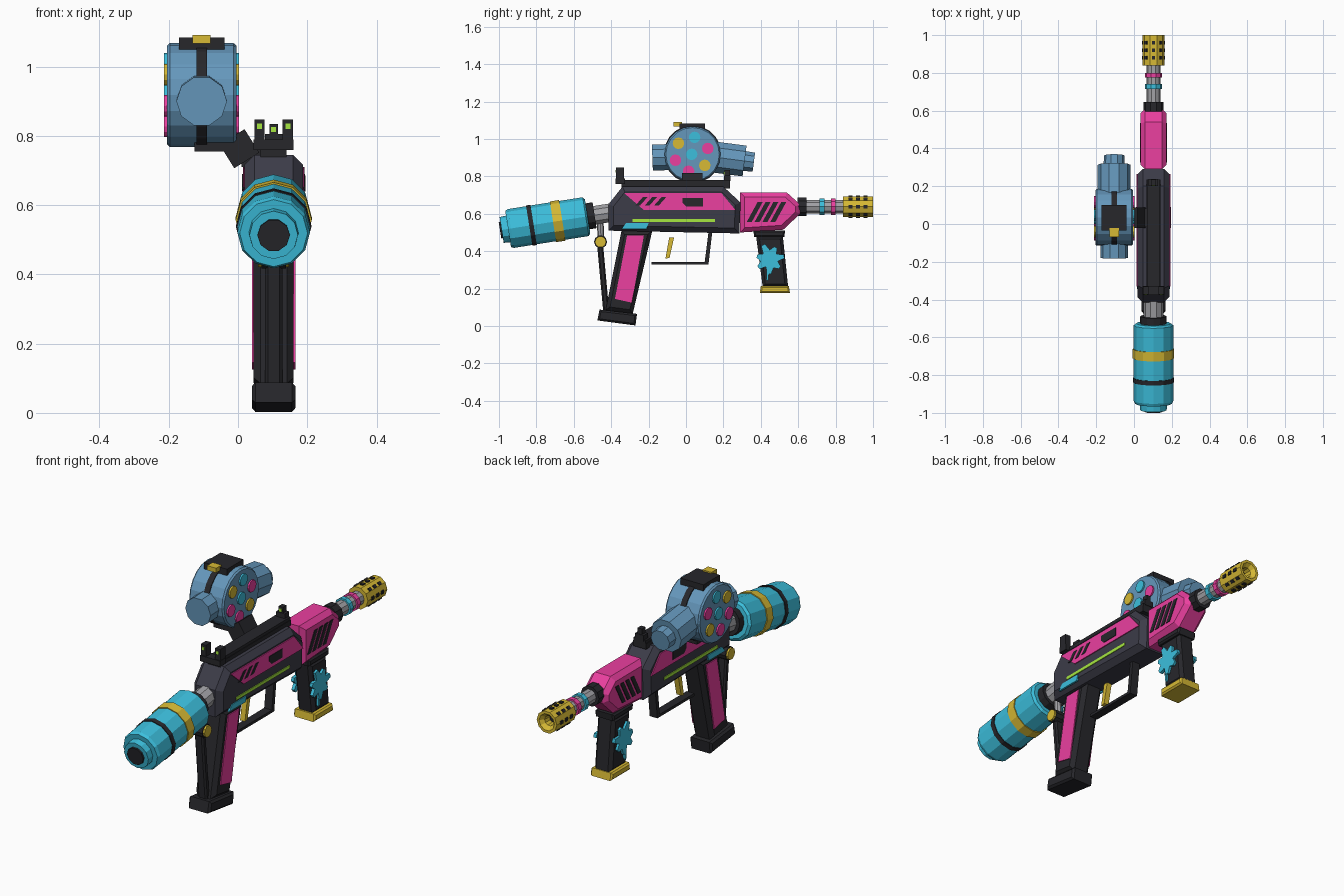
import bpy, bmesh
from math import sin, cos, pi, radians
from mathutils import Vector, Matrix

if "Cube" in bpy.data.objects:
    bpy.data.objects.remove(bpy.data.objects["Cube"])

CX = 0.103  # centre plane of the blaster (the drum hangs off to one side)


def mat(name, r, g, b):
    m = bpy.data.materials.new(name)
    m.diffuse_color = (r, g, b, 1)
    m.use_nodes = True
    m.node_tree.nodes["Principled BSDF"].inputs["Base Color"].default_value = m.diffuse_color
    return m


PINK = mat("pink", .83, .05, .35)
CYAN = mat("cyan", .045, .52, .72)
YELLOW = mat("yellow", .68, .49, .035)
BLACK = mat("black", .02, .02, .024)
DARK = mat("dark_slate", .045, .045, .065)
BLUE = mat("blue", .13, .31, .50)
GREEN = mat("green", .38, .80, .05)
GREY = mat("metal", .36, .36, .38)


def finish(name, bm, m):
    bmesh.ops.recalc_face_normals(bm, faces=bm.faces)
    me = bpy.data.meshes.new(name)
    bm.to_mesh(me)
    bm.free()
    me.materials.append(m)
    ob = bpy.data.objects.new(name, me)
    bpy.context.collection.objects.link(ob)
    return ob


def prism(name, shapes, spans, m, chamfer=0):
    """Extrude (y, z) outlines across x spans measured from the centre plane."""
    bm = bmesh.new()
    for pts in shapes:
        for x0, x1 in spans:
            a = [bm.verts.new((CX + x0, y, z)) for y, z in pts]
            b = [bm.verts.new((CX + x1, y, z)) for y, z in pts]
            caps = [bm.faces.new(a), bm.faces.new(b[::-1])]
            for i in range(len(pts)):
                j = (i + 1) % len(pts)
                bm.faces.new((a[j], a[i], b[i], b[j]))
            if chamfer:
                bmesh.ops.bevel(bm, geom=[e for f in caps for e in f.edges], offset=chamfer,
                                segments=1, affect='EDGES', profile=.5)
    return finish(name, bm, m)


def block(name, shape, half, m, chamfer=0):
    return prism(name, [shape], [(-half, half)], m, chamfer)


def inlay(name, shapes, base, out, m):
    """Thin plates on both flanks."""
    return prism(name, shapes, [(base, out), (-out, -base)], m)


def rect(y0, y1, z0, z1):
    return [(y0, z0), (y1, z0), (y1, z1), (y0, z1)]


def boxes(name, items, m):
    """Boxes given as (centre, size, rotation matrix or None)."""
    bm = bmesh.new()
    for c, s, rot in items:
        M = Matrix.Translation(c) @ (rot or Matrix()) @ Matrix.Diagonal((*s, 1))
        bmesh.ops.create_cube(bm, size=1, matrix=M)
    return finish(name, bm, m)


def lathe(name, start, direction, profile, m, sides=12, phase=0.0):
    """Turn a (distance, radius) profile around an axis."""
    bm = bmesh.new()
    M = Matrix.Translation(start) @ Vector(direction).to_track_quat('Z', 'Y').to_matrix().to_4x4()
    rings = []
    for t, r in profile:
        rings.append([bm.verts.new(M @ Vector((r * cos(phase + 2 * pi * i / sides),
                                               r * sin(phase + 2 * pi * i / sides), t)))
                      for i in range(sides)])
    for a, b in zip(rings, rings[1:]):
        for i in range(sides):
            j = (i + 1) % sides
            bm.faces.new((a[i], a[j], b[j], b[i]))
    bm.faces.new(rings[0][::-1])
    bm.faces.new(rings[-1])
    return finish(name, bm, m)


# Receiver with its flank trim
block("receiver", [(-.415, .51), (.285, .495), (.292, .66), (.20, .745), (-.34, .745), (-.415, .65)],
      .084, DARK, .028)
inlay("receiver_panel", [[(-.225, .62), (.265, .62), (.19, .71), (-.33, .71)]], .078, .089, PINK)
inlay("receiver_slits", [[(y, .645), (y + .025, .645), (y + .065, .69), (y + .04, .69)]
                         for y in (-.27, -.22, -.17)], .086, .091, BLACK)
inlay("ejection_port", [[(.0, .64), (.09, .64), (.09, .685), (-.02, .685), (-.02, .66)]], .086, .092, BLACK)
inlay("glow_strip", [rect(-.285, .155, .557, .573)], .08, .088, GREEN)
inlay("cyan_patch", [[(-.345, .52), (-.21, .52), (-.2, .55), (-.32, .55)]], .078, .088, CYAN)

# Handguard
block("handguard", [(.29, .50), (.52, .515), (.61, .60), (.61, .65), (.54, .713), (.29, .713)],
      .069, PINK, .024)
inlay("handguard_vents", [[(y, .557), (y + .027, .557), (y + .085, .663), (y + .058, .663)]
                          for y in (.325, .367, .409, .451)], .065, .072, BLACK)

# Barrel, rings and muzzle
Y = (0, 1, 0)
lathe("barrel_collar", (CX, .595, .638), Y, [(0, .053), (.05, .053)], BLACK, 10)
lathe("barrel", (CX, .62, .638), Y, [(0, .037), (.24, .037)], GREY, 10)
for n, y, m in (("cyan_ring", .715, CYAN), ("pink_ring", .775, PINK)):
    lathe(n, (CX, y, .638), Y, [(0, .046), (.025, .046)], m, 10)
lathe("muzzle", (CX, .84, .638), Y, [(0, .058), (.16, .058), (.16, .044), (.14, .026), (.1, .024)], YELLOW, 10)
lathe("muzzle_bore", (CX, .93, .638), Y, [(0, .023), (.014, .023)], BLACK, 10)
boxes("muzzle_ports", [((CX + .055 * cos(a), y, .638 + .055 * sin(a)), (.012, .02, .017),
                        Matrix.Rotation(-a, 4, 'Y'))
                       for a in (k * pi / 4 for k in range(8)) for y in (.88, .92, .96)], BLACK)

# Top rail and sights
boxes("rail", [((CX, -.055, .75), (.075, .58, .03), None), ((CX, -.05, .771), (.07, .57, .018), None)], BLACK)
boxes("rear_sight", [((CX, -.352, .774), (.116, .05, .03), None)] +
      [((CX + s * .041, -.352, .815), (.03, .042, .065), None) for s in (-1, 1)], BLACK)
boxes("front_sight", [((CX, .22, .79), (.05, .035, .03), None), ((CX, .22, .81), (.025, .03, .05), None)], BLACK)
boxes("sight_dots", [((CX + s * .041, -.374, .828), (.014, .006, .015), None) for s in (-1, 1)] +
      [((CX, .204, .818), (.014, .006, .015), None)], GREEN)

# Rear canister, tilted slightly down toward the back
tilt = radians(9)
D = Vector((0, -cos(tilt), -sin(tilt)))
P = Vector((CX, -.39, .608))
lathe("stock_tube", P, D, [(0, .052), (.14, .052)], GREY, 10)
lathe("canister_collar", P + D * .1, D, [(0, .07), (.045, .07)], BLACK, 12)
lathe("canister", P + D * .138, D, [(0, .092), (.01, .105), (.415, .105), (.43, .098), (.43, .072), (.465, .07)], CYAN, 12)
lathe("canister_plug", P + D * .59, D, [(0, .047), (.022, .047)], BLACK, 10)
lathe("canister_yellow_band", P + D * .275, D, [(0, .110), (.05, .110)], YELLOW, 12)
lathe("canister_black_band", P + D * .43, D, [(0, .109), (.024, .109)], BLACK, 12)

# Rear grip with valve and hose
block("grip", [(-.345, .51), (-.18, .51), (-.285, .065), (-.43, .085)], .058, BLACK, .02)
inlay("grip_panel", [[(-.315, .485), (-.225, .485), (-.29, .125), (-.38, .145)]], .052, .063, PINK)
block("grip_base", [(-.462, .088), (-.262, .065), (-.27, .003), (-.474, .03)], .063, BLACK, .01)
lathe("valve", (CX - .045, -.457, .45), (1, 0, 0), [(0, .03), (.09, .03)], YELLOW, 10)
lathe("valve_rim", (CX - .035, -.457, .45), (1, 0, 0), [(0, .035), (.07, .035)], BLACK, 10)
lathe("valve_stem", (CX, -.46, .58), (0, .05, -1), [(0, .018), (.12, .018)], GREY, 8)
block("hose", [(-.475, .43), (-.443, .43), (-.41, .07), (-.442, .07)], .025, BLACK, .008)

# Trigger and guard
block("trigger_guard", [(-.185, .328), (.12, .328), (.14, .5), (.12, .5), (.1, .342), (-.185, .342)], .022, BLACK)
block("trigger", [(-.11, .36), (-.088, .365), (-.064, .472), (-.09, .472)], .014, YELLOW)

# Foregrip
block("foregrip_mount", [(.36, .51), (.53, .51), (.525, .475), (.365, .475)], .055, BLACK, .008)
block("foregrip", [(.375, .48), (.518, .48), (.546, .21), (.41, .21)], .05, BLACK, .016)
block("foregrip_base", [(.4, .215), (.55, .215), (.556, .176), (.395, .176)], .062, YELLOW, .008)
# Paint splat: uneven star with one long drip
radii = [.08, .045, .072, .05, .085, .045, .07, .05, .075, .045, .08, .05, .07, .045]
splat = []
for k, r in enumerate(radii):
    a0 = 2 * pi * k / len(radii) + .2
    for da in ((-.13, .13) if k % 2 == 0 else (0,)):
        splat.append((.447 + r * cos(a0 + da), .357 + r * sin(a0 + da)))
drip = [(.432, .33), (.429, .25), (.435, .24), (.441, .25), (.446, .33)]
inlay("paint_splat", [splat], .045, .062, CYAN)
inlay("paint_drip", [drip], .045, .060, CYAN)

# Drum hung on the left, axis along x
DX, DY, DZ = -.105, .035, .918
X = (1, 0, 0)
lathe("drum", (DX - .1, DY, DZ), X, [(0, .143), (.008, .15), (.192, .15), (.2, .143)], BLUE, 20)
lathe("drum_strap", (DX - .015, DY, DZ), X, [(0, .155), (.03, .155)], BLACK, 20)
dots = [(0, 0, CYAN)] + [(.092, a, m) for a, m in ((80, CYAN), (140, YELLOW), (20, PINK), (200, PINK),
                                                    (260, PINK), (320, YELLOW))]
for i, (r, a, m) in enumerate(dots):
    lathe(f"drum_cell_{i}", (DX - .108, DY - .005 + r * cos(radians(a)), DZ + r * sin(radians(a))), X,
          [(0, .031), (.216, .031)], m, 12)
lathe("drum_front_port", (DX, -.05, .905), (0, -1, -.04), [(0, .073), (.13, .073)], BLUE, 10)
lathe("drum_rear_port", (DX, .10, .91), (0, 1, -.13),
      [(0, .087), (.215, .087), (.215, .056), (.265, .054)], BLUE, 10)

# Drum lid, clasp and bracket
boxes("drum_lid", [((DX, .033, 1.067), (.132, .135, .034), None)], BLACK)
boxes("drum_clasp", [((DX, -.045, 1.079), (.052, .045, .024), None)], YELLOW)
boxes("drum_bracket", [((-.075, .033, .768), (.1, .11, .026), None),
                       ((.004, .033, .763), (.085, .11, .08), Matrix.Rotation(radians(-32), 4, 'Y')),
                       ((.045, .033, .735), (.07, .1, .05), None)], BLACK)
